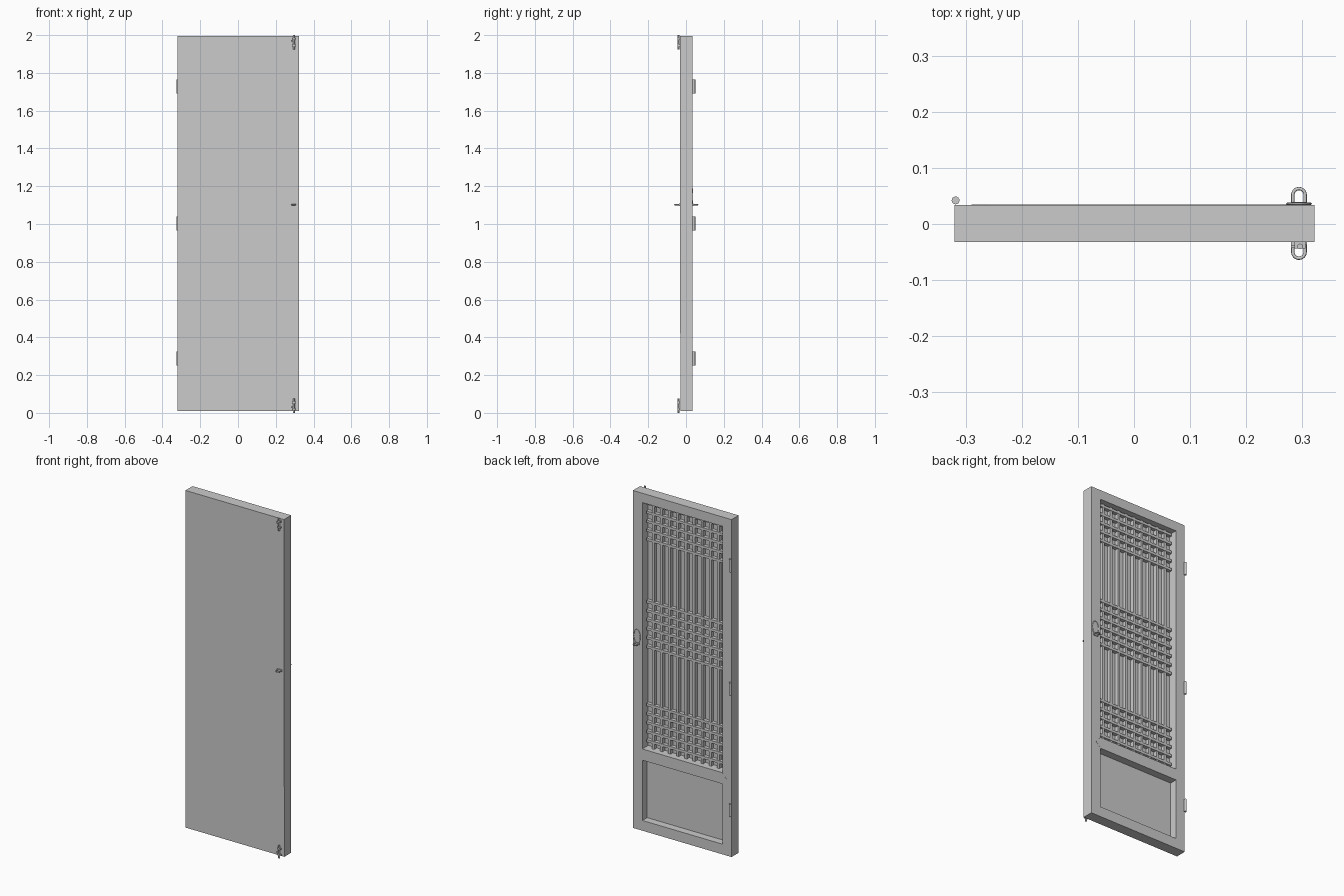
import bpy
import bmesh
import math

if "Cube" in bpy.data.objects:
    bpy.data.objects.remove(bpy.data.objects["Cube"], do_unlink=True)

grey = bpy.data.materials.new("plain grey")
grey.use_nodes = True
grey.diffuse_color = (0.6, 0.6, 0.6, 1)
grey.node_tree.nodes["Principled BSDF"].inputs["Base Color"].default_value = (0.6, 0.6, 0.6, 1)


def box(name, x, y, z):
    """Box spanning the given (low, high) ranges."""
    spans = (x, y, z)
    bm = bmesh.new()
    bmesh.ops.create_cube(bm, size=1)
    for v in bm.verts:
        for i, (low, high) in enumerate(spans):
            v.co[i] = high if v.co[i] > 0 else low
    return from_bmesh(name, bm)


def from_bmesh(name, bm):
    mesh = bpy.data.meshes.new(name)
    bm.to_mesh(mesh)
    bm.free()
    mesh.materials.append(grey)
    ob = bpy.data.objects.new(name, mesh)
    bpy.context.collection.objects.link(ob)
    return ob


def rod(name, x, y, low, high, radius):
    bpy.ops.mesh.primitive_cylinder_add(vertices=16, radius=radius, depth=high - low,
                                        location=(x, y, (low + high) / 2))
    ob = bpy.context.object
    ob.name = name
    ob.data.materials.append(grey)
    bpy.ops.object.shade_smooth_by_angle()
    return ob


def wire(name, points, radius, closed=False):
    curve = bpy.data.curves.new(name, 'CURVE')
    curve.dimensions = '3D'
    curve.bevel_depth = radius
    curve.bevel_resolution = 2
    curve.use_fill_caps = True
    spline = curve.splines.new('POLY')
    spline.points.add(len(points) - 1)
    for p, co in zip(spline.points, points):
        p.co = (*co, 1)
    spline.use_cyclic_u = closed
    curve.materials.append(grey)
    ob = bpy.data.objects.new(name, curve)
    bpy.context.collection.objects.link(ob)


LEFT, RIGHT = 0.322, -0.32
IN_L, IN_R = 0.26, -0.26
BACK, SHEET = 0.034, -0.02
BOTTOM, TOP = 0.01, 1.995

# Frame
box("left_stile", (IN_L, LEFT), (SHEET, BACK), (BOTTOM, TOP))
box("right_stile", (RIGHT, IN_R), (SHEET, BACK), (BOTTOM, TOP))
box("top_rail", (IN_R, IN_L), (SHEET, BACK), (1.94, TOP))
box("bottom_rail", (IN_R, IN_L), (SHEET, BACK), (BOTTOM, 0.07))

# Front sheets and recessed lower panel
box("upper_front_sheet", (RIGHT, LEFT), (-0.032, SHEET), (0.42, TOP))
box("lower_front_sheet", (RIGHT, LEFT), (-0.029, SHEET), (BOTTOM, 0.42))
box("lower_panel", (IN_R, IN_L), (SHEET, -0.01), (0.07, 0.43))

# Middle rail with pointed ends
bm = bmesh.new()
outline = [(-0.29, 0.458), (-0.26, 0.425), (0.26, 0.425),
           (0.29, 0.458), (0.26, 0.491), (-0.26, 0.491)]
face = bm.faces.new([bm.verts.new((x, SHEET, z)) for x, z in outline])
side = bmesh.ops.extrude_face_region(bm, geom=[face])
for v in side["geom"]:
    if isinstance(v, bmesh.types.BMVert):
        v.co.y = BACK + 0.001
bmesh.ops.recalc_face_normals(bm, faces=bm.faces)
from_bmesh("middle_rail", bm)

# Lattice: upright bars and three groups of cross bars
PITCH, HALF = 0.053, 0.0075
for i in range(9):
    x = (i - 4) * PITCH
    box("lattice_upright", (x - HALF, x + HALF), (SHEET, 0.003), (0.48, 1.94))
for start, count in ((0.53, 5), (1.083, 6), (1.715, 5)):
    for i in range(count):
        z = start + i * PITCH
        box("lattice_cross_bar", (IN_R + 0.005, IN_L - 0.005), (SHEET + 0.004, 0.005),
            (z - HALF, z + HALF))

# Hinge barrels
for z in (0.2875, 1.0025, 1.7275):
    rod("hinge_barrel", -0.318, 0.042, z - 0.0375, z + 0.0375, 0.007)

# Bolts at the top and bottom of the front
for low, high, knob in ((0.0, 0.075, 0.03), (1.925, 2.0, 1.97)):
    rod("bolt_rod", 0.296, -0.04, low, high, 0.005)
    box("bolt_knob", (0.28, 0.296), (-0.043, -0.037), (knob - 0.004, knob + 0.004))
    for z in (low + 0.02, high - 0.02):
        box("bolt_bracket", (0.286, 0.306), (-0.044, -0.032), (z - 0.004, z + 0.004))

# Pull loops on both faces
CX, PULL = 0.294, 1.102
for s, base, centre in ((1, 0.034, 0.052), (-1, 0.032, 0.05)):
    loop = [(CX + 0.011, s * base, PULL)]
    for i in range(13):
        a = math.pi * i / 12
        loop.append((CX + 0.011 * math.cos(a), s * (centre + 0.011 * math.sin(a)), PULL))
    loop.append((CX - 0.011, s * base, PULL))
    wire("pull_loop", loop, 0.003)
    y = sorted((s * base, s * (base + 0.005)))
    box("pull_plate", (CX - 0.014, CX + 0.014), y, (PULL - 0.006, PULL + 0.006))

# Hanging ring on the back
ring = []
for i in range(32):
    a = 2 * math.pi * i / 32
    ring.append((CX + 0.021 * math.cos(a), 0.036, 1.145 + 0.04 * math.sin(a)))
wire("back_ring", ring, 0.002, closed=True)
